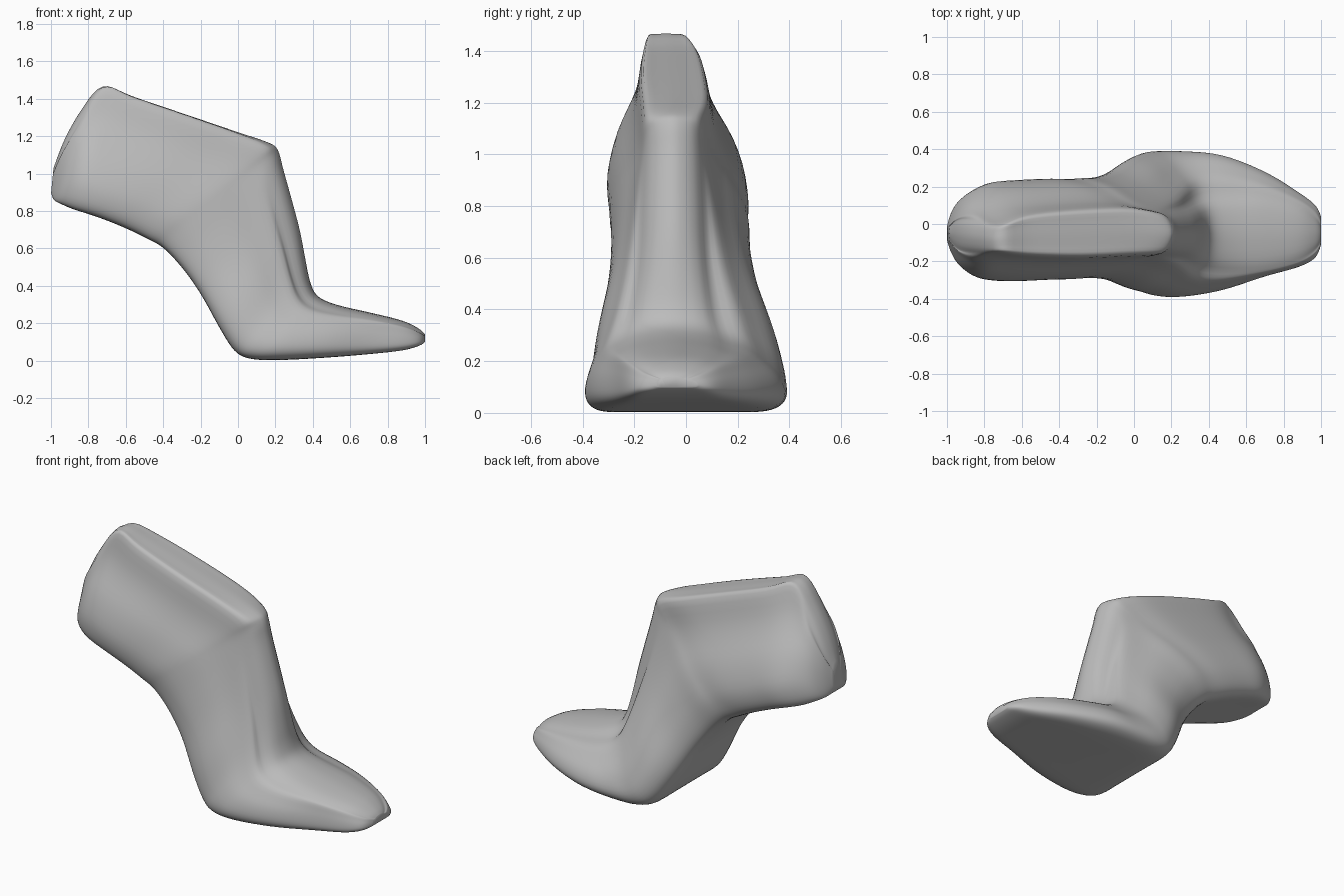
import bpy
import bmesh

if "Cube" in bpy.data.objects:
    bpy.data.objects.remove(bpy.data.objects["Cube"], do_unlink=True)

STEPS = 5           # rings between two stations
CENTRE_Y = -0.05    # ridge line of the form

# Side outline from toe to heel: matching points on the sole and on the upper edge
sole_x = [1, .97, .88, .7, .45, .2, .06, -.02, -.1, -.2, -.3, -.4, -.48, -.58, -.7, -.8, -.88, -.95, -.985, -1]
sole_z = [.1, .08, .055, .035, .015, .003, .012, .055, .18, .36, .5, .605, .65, .7, .75, .785, .81, .84, .86, .9]
upper_x = [1, .97, .88, .7, .53, .43, .39, .365, .335, .29, .245, .218, .17, 0, -.28, -.57, -.725, -.84, -.93, -.99]
upper_z = [.14, .17, .215, .26, .3, .345, .42, .54, .7, .87, 1.03, 1.125, 1.165, 1.222, 1.317, 1.415, 1.47, 1.34, 1.18, 1.02]

# Reach to each side of the ridge line, half width along the top, and top roundness
left = [.09, .15, .22, .33, .42, .44, .44, .43, .395, .33, .3, .295, .29, .29, .285, .275, .24, .18, .11, .04]
right = [.06, .13, .18, .23, .305, .34, .335, .315, .295, .255, .24, .24, .245, .25, .255, .25, .225, .17, .1, .04]
top = [.04, .09, .15, .2, .21, .2, .18, .16, .14, .13, .12, .11, .115, .13, .13, .11, .07, .09, .08, .03]
crown = [.3, .25, .2, .18, .18, .18, .2, .22, .22, .2, .17, .12, .06, .03, .02, .02, .03, .2, .3, .35]

# How full the flanks stay (low is fuller), and sideways lean of the top
flank = [.5, .5, .5, .5, .5, .5, .55, .65, .8, .9, 1, 1, 1, 1, 1, 1, .9, .7, .6, .5]
lean = [0] * 13 + [.01, 0, -.01, -.03, -.02, -.01, 0]


def catmull(a, b, c, d, t):
    return b + .5 * t * (c - a + t * (2 * a - 5 * b + 4 * c - d + t * (3 * (b - c) + d - a)))


def refine(values, steps):
    """Smooth curve through the values, with extra samples between them."""
    ends = [values[0]] + list(values) + [values[-1]]
    out = []
    for i in range(len(values) - 1):
        out += [catmull(*ends[i:i + 4], s / steps) for s in range(steps)]
    return out + [values[-1]]


def half_section(reach, flat, dome, power):
    """Level and width pairs from the middle of the sole to the middle of the top."""
    reach = max(reach, flat)
    levels = [0, 0, 0, .04, .12, .25]
    widths = [reach * f for f in (0, .4, .75, .9, .98, 1)]
    for level, fullness in ((.45, .76), (.62, .38), (.78, .12)):
        levels.append(level)
        widths.append(flat + (reach - flat) * fullness ** power)
    levels += [1 - dome * .9, 1 - dome * .3, 1]
    widths += [flat * .97, flat * .65, 0]
    return list(zip(refine(levels, 3), refine(widths, 3)))


# Foot form lofted from toe to heel
columns = [refine(c, STEPS) for c in
           (sole_x, sole_z, upper_x, upper_z, left, right, top, crown, flank, lean)]
bm = bmesh.new()
rings = []
for sx, sz, ux, uz, to_left, to_right, flat, dome, power, shift in zip(*columns):
    left_side = half_section(to_left, flat, dome, power)
    right_side = [(t, -w) for t, w in half_section(to_right, flat, dome, power)]
    loop = left_side + right_side[-2:0:-1]
    rings.append([bm.verts.new((sx + (ux - sx) * t, CENTRE_Y + w + shift * t, max(0, sz + (uz - sz) * t)))
                  for t, w in loop])

for near, far in zip(rings, rings[1:]):
    for i in range(len(near)):
        j = (i + 1) % len(near)
        bm.faces.new((near[i], near[j], far[j], far[i]))
bm.faces.new(rings[0])
bm.faces.new(rings[-1])

# Soften the corners left by the stations
for _ in range(4):
    bmesh.ops.smooth_vert(bm, verts=bm.verts, factor=.4, use_axis_x=True, use_axis_y=True, use_axis_z=True)
bmesh.ops.recalc_face_normals(bm, faces=bm.faces)

mesh = bpy.data.meshes.new("foot_form")
bm.to_mesh(mesh)
bm.free()
foot_form = bpy.data.objects.new("foot_form", mesh)
bpy.context.collection.objects.link(foot_form)

# One matte grey
colour = (.5, .5, .5, 1)
grey = bpy.data.materials.new("matte_grey")
grey.use_nodes = True
grey.diffuse_color = colour
grey.node_tree.nodes["Principled BSDF"].inputs["Base Color"].default_value = colour
mesh.materials.append(grey)

bpy.context.view_layer.objects.active = foot_form
foot_form.select_set(True)
bpy.ops.object.shade_smooth_by_angle(angle=1.2)
